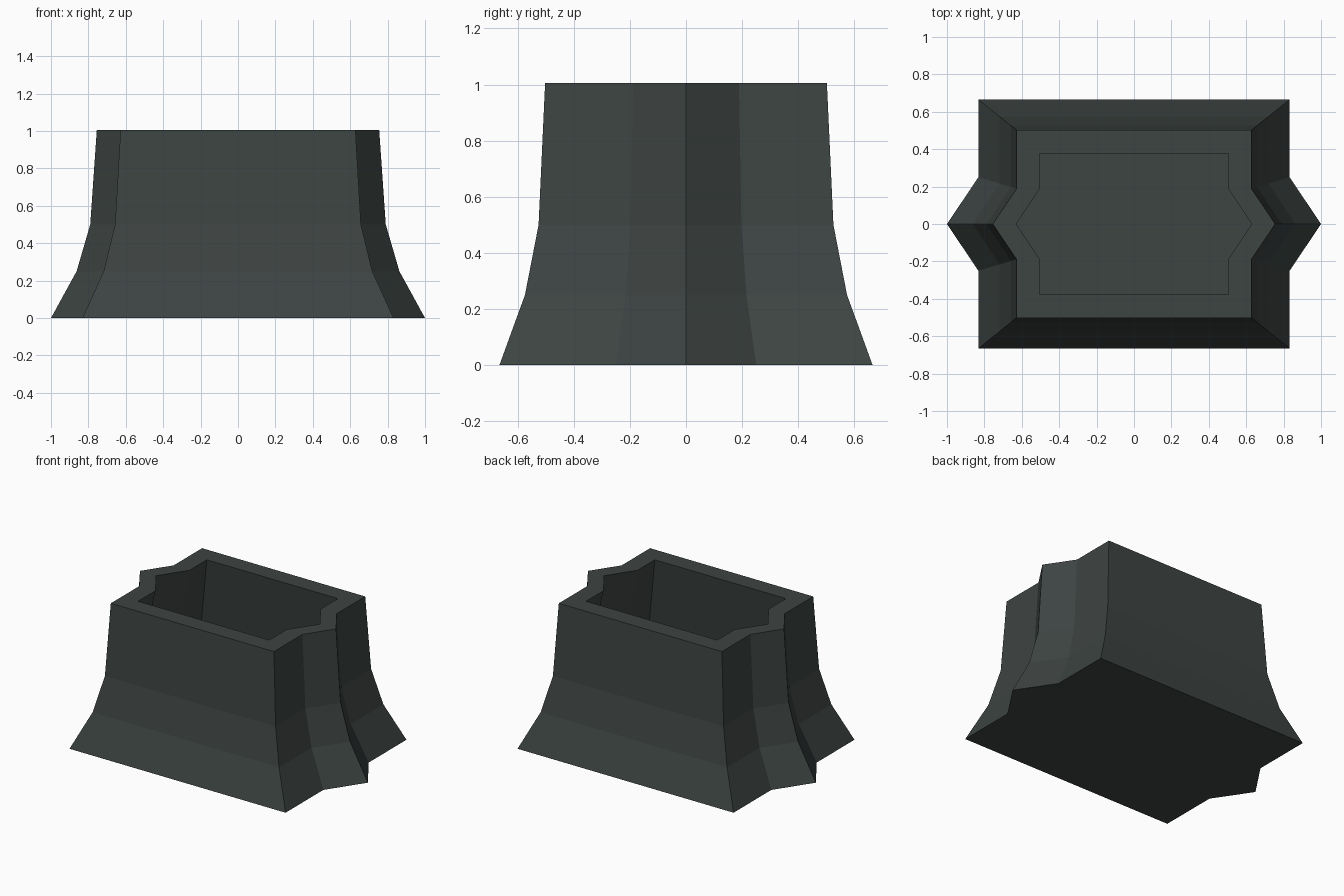
import bpy, bmesh

if "Cube" in bpy.data.objects:
    bpy.data.objects.remove(bpy.data.objects["Cube"])


def outline(tip, corner, depth, notch):
    """Rectangle with a pointed rib in the middle of each short side."""
    right = [(corner, -depth), (corner, -notch), (tip, 0), (corner, notch), (corner, depth)]
    return right + [(-x, -y) for x, y in right]


def add_ring(bm, dims, z):
    return [bm.verts.new((x, y, z)) for x, y in outline(*dims)]


def scaled(s):
    return (s, 0.832 * s, 0.665 * s, 0.25 * s)


bm = bmesh.new()

# Flared outer wall, rim, then the hollow inside down to its floor
rings = [add_ring(bm, scaled(s), z)
         for s, z in ((1, 0), (0.863, 0.25), (0.79, 0.5), (0.755, 1.005))]
rings.append(add_ring(bm, (0.63, 0.505, 0.378, 0.187), 1.005))
rings.append(add_ring(bm, (0.82, 0.69, 0.525, 0.24), 0.05))

for a, b in zip(rings, rings[1:]):
    for i in range(len(a)):
        j = (i + 1) % len(a)
        bm.faces.new((a[i], a[j], b[j], b[i]))

# Closed underside and inner floor
bm.faces.new(rings[0][::-1])
bm.faces.new(rings[-1])
bmesh.ops.recalc_face_normals(bm, faces=bm.faces)

mesh = bpy.data.meshes.new("flared_pot")
bm.to_mesh(mesh)
bm.free()
pot = bpy.data.objects.new("flared_pot", mesh)
bpy.context.collection.objects.link(pot)

mat = bpy.data.materials.new("dark slate")
mat.diffuse_color = (0.047, 0.058, 0.055, 1)
mat.use_nodes = True
mat.node_tree.nodes["Principled BSDF"].inputs["Base Color"].default_value = mat.diffuse_color
mesh.materials.append(mat)
